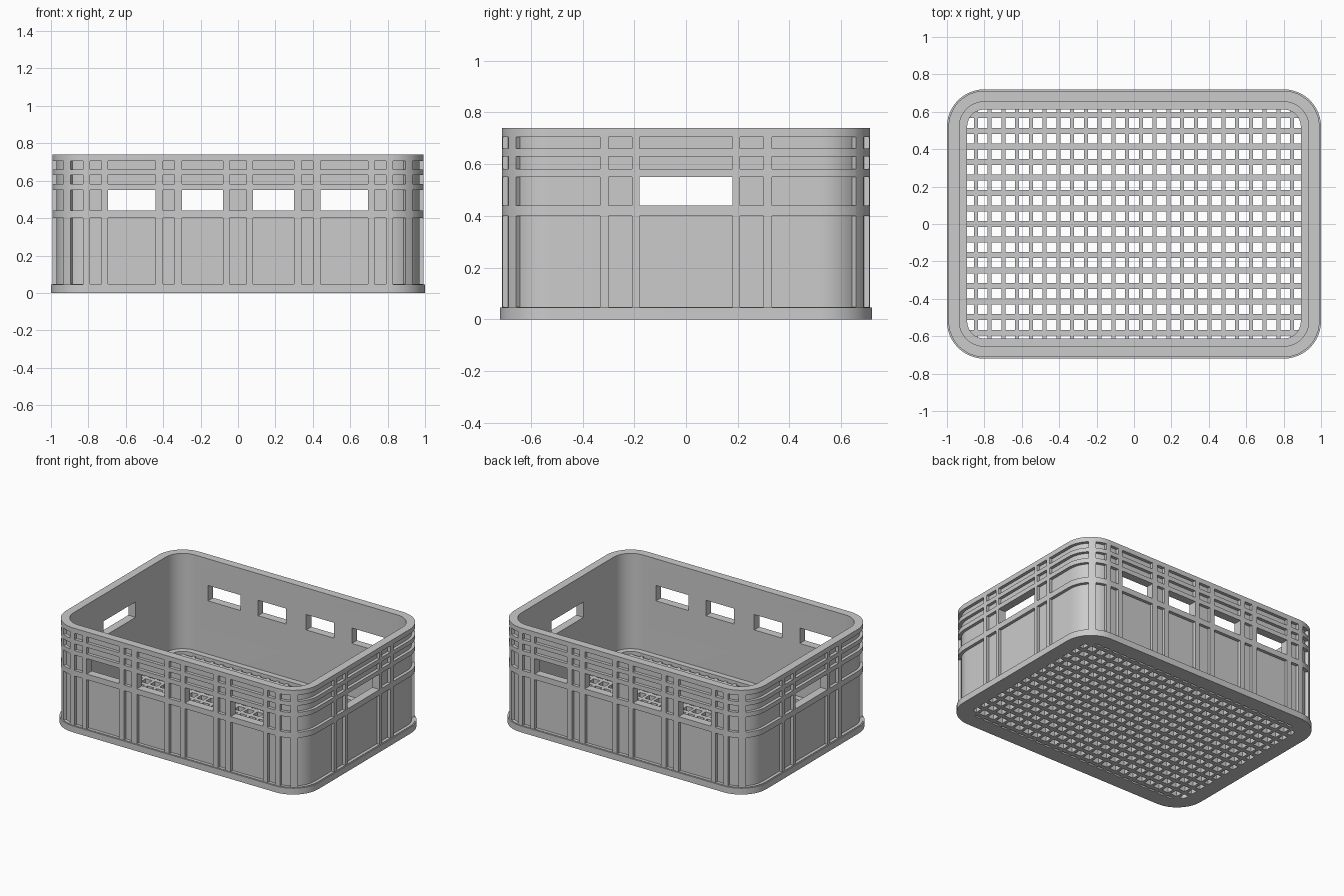
import bpy, bmesh, math

if "Cube" in bpy.data.objects:
    bpy.data.objects.remove(bpy.data.objects["Cube"])

HX, HY, R = 1.0, 0.72, 0.2              # half sizes and corner radius
FX, FY, ARC = HX - R, HY - R, R * math.pi / 2
Q = FX + ARC + FY                       # quarter perimeter, from front centre to right centre
N = 12                                  # corner segments


def pt(s, inset):
    """Point on the rounded outline at arc length s, moved inwards by inset."""
    s %= 4 * Q
    sx, sy = 1, -1
    if s > 2 * Q:
        s, sx = 4 * Q - s, -1
    if s > Q:
        s, sy = 2 * Q - s, 1
    r = R - inset
    if s <= FX:
        x, y = s, FY + r
    elif s <= FX + ARC:
        a = (s - FX) / R
        x, y = FX + r * math.sin(a), FY + r * math.cos(a)
    else:
        x, y = FX + r, Q - s
    return sx * x, sy * y


quarter = [FX + ARC * i / N for i in range(N + 1)]
breaks = sorted(quarter + [2 * Q - s for s in quarter] +
                [2 * Q + s for s in quarter] + [4 * Q - s for s in quarter])


def sweep(bm, profile, stations, closed):
    """Sweep an (inset, z) profile along the outline."""
    loops = [[bm.verts.new((*pt(s, d), z)) for d, z in profile] for s in stations]
    n, m = len(profile), len(loops)
    for i in range(m if closed else m - 1):
        a, b = loops[i], loops[(i + 1) % m]
        for j in range(n):
            k = (j + 1) % n
            bm.faces.new((a[j], b[j], b[k], a[k]))
    if not closed:
        bm.faces.new(loops[0])
        bm.faces.new(loops[-1])


def box(bm, x0, x1, y0, y1, z0, z1):
    low = [bm.verts.new((x, y, z0)) for x, y in ((x0, y0), (x1, y0), (x1, y1), (x0, y1))]
    face = bm.faces.new(low)
    top = bmesh.ops.extrude_face_region(bm, geom=[face])["geom"]
    for v in top:
        if isinstance(v, bmesh.types.BMVert):
            v.co.z = z1


def finish(bm, name):
    bmesh.ops.recalc_face_normals(bm, faces=bm.faces[:])
    me = bpy.data.meshes.new(name)
    bm.to_mesh(me)
    bm.free()
    ob = bpy.data.objects.new(name, me)
    bpy.context.collection.objects.link(ob)
    return ob


def cut(ob, cutter):
    mod = ob.modifiers.new("cut", "BOOLEAN")
    mod.operation, mod.solver, mod.object = "DIFFERENCE", "EXACT", cutter
    bpy.ops.object.select_all(action="DESELECT")
    bpy.context.view_layer.objects.active = ob
    ob.select_set(True)
    bpy.ops.object.modifier_apply(modifier=mod.name)
    bpy.data.objects.remove(cutter)
    bpy.ops.object.shade_smooth_by_angle(angle=math.radians(30))


# Wall ring with base flange outside and floor ledge inside
bm = bmesh.new()
sweep(bm, [(0, 0), (0, 0.045), (0.008, 0.045), (0.008, 0.74), (0.066, 0.74),
           (0.066, 0.06), (0.108, 0.06), (0.108, 0)], breaks, True)
wall = finish(bm, "crate_wall")

# Recessed panels between ribs; handle windows go right through
half = [(0.08, 0.30, True), (0.34, 0.40, False), (0.44, 0.695, True), (0.73, 0.79, False),
        (0.83, 0.905, False), (0.955, Q - 0.333, False), (Q - 0.30, Q - 0.208, False)]
cols = []
for a, b, w in half:
    for base in (0, 2 * Q):
        cols += [(base + a, base + b, w), (base + 2 * Q - b, base + 2 * Q - a, w)]
for c in (2 * Q, 4 * Q):
    cols += [(c - 0.045, c + 0.045, False), (c - Q - 0.18, c - Q + 0.18, True)]
rows = [(0.048, 0.40), (0.44, 0.55), (0.582, 0.63), (0.66, 0.705)]
bm = bmesh.new()
for a, b, window in cols:
    stations = [a] + [s for s in breaks if a + 0.002 < s < b - 0.002] + [b]
    for i, (z0, z1) in enumerate(rows):
        d = 0.1 if window and i == 1 else 0.03
        sweep(bm, [(-0.05, z0), (-0.05, z1), (d, z1), (d, z0)], stations, False)
cut(wall, finish(bm, "panel_cutter"))

# Floor plate with a grid of square holes
bm = bmesh.new()
ends = [[bm.verts.new((*pt(s, 0.108), z)) for s in breaks] for z in (0.0, 0.04)]
for e in ends:
    bm.faces.new(e)
for i in range(len(breaks)):
    k = (i + 1) % len(breaks)
    bm.faces.new((ends[0][i], ends[0][k], ends[1][k], ends[1][i]))
floor = finish(bm, "floor_grid")
bm = bmesh.new()
PX, PY, HOLE = 0.0735, 0.083, 0.026
for i in range(-12, 13):
    for j in range(-8, 8):
        x, y = i * PX, (j + 0.5) * PY
        # skip holes lying wholly outside the rounded corners
        dx, dy = abs(x) - HOLE - FX, abs(y) - HOLE - FY
        if dx > 0 and dy > 0 and math.hypot(dx, dy) > R - 0.108:
            continue
        box(bm, x - HOLE, x + HOLE, y - HOLE, y + HOLE, -0.05, 0.1)
cut(floor, finish(bm, "hole_cutter"))
